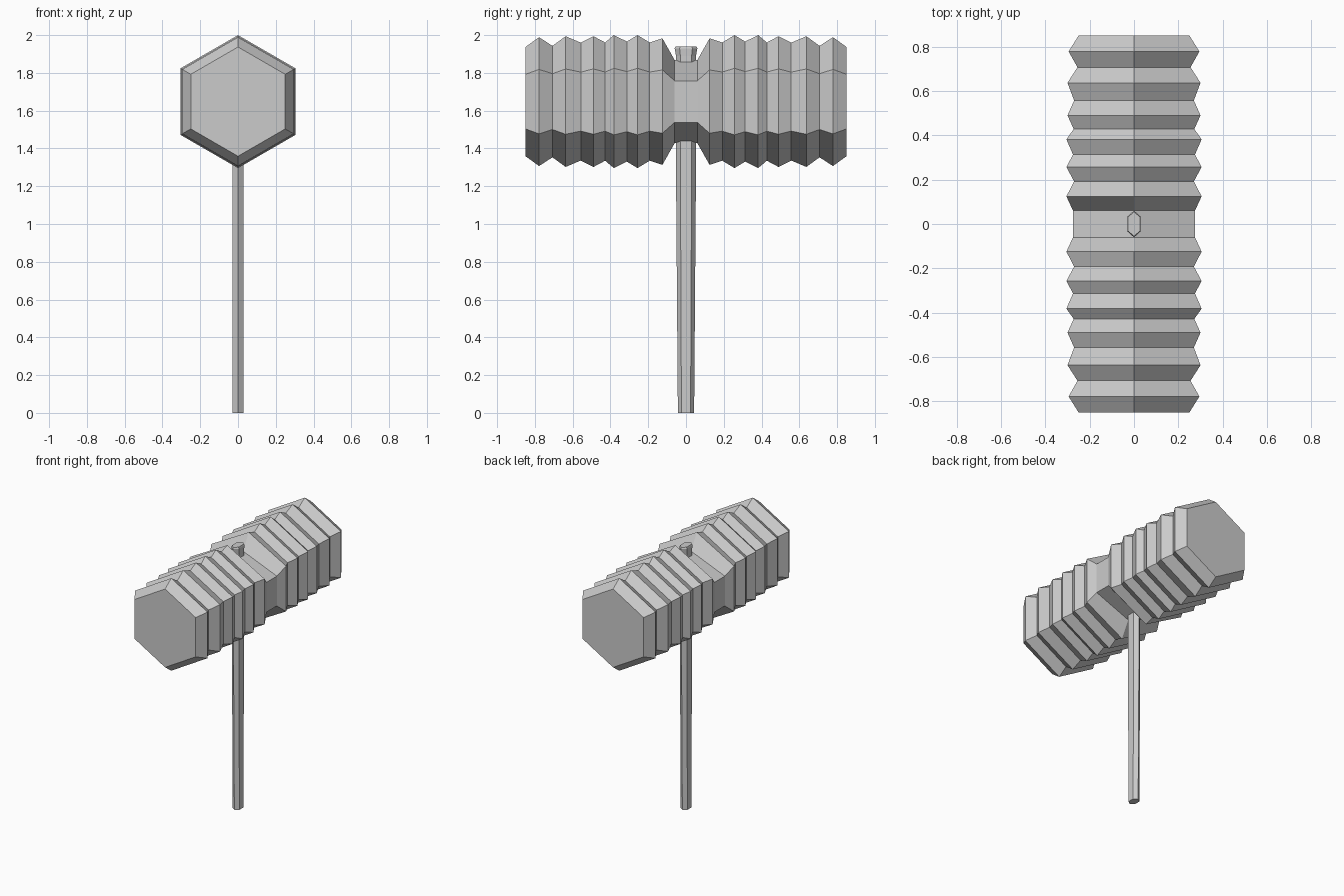
import bpy, bmesh
from mathutils import Vector

if "Cube" in bpy.data.objects:
    bpy.data.objects.remove(bpy.data.objects["Cube"])


def loft(name, rings):
    """Skin a list of equal-sized closed rings and cap both ends."""
    bm = bmesh.new()
    loops = [[bm.verts.new(p) for p in ring] for ring in rings]
    n = len(loops[0])
    for a, b in zip(loops, loops[1:]):
        for i in range(n):
            j = (i + 1) % n
            bm.faces.new((a[i], a[j], b[j], b[i]))
    bm.faces.new(loops[0])
    bm.faces.new(loops[-1])
    bmesh.ops.recalc_face_normals(bm, faces=bm.faces)
    mesh = bpy.data.meshes.new(name)
    bm.to_mesh(mesh)
    bm.free()
    obj = bpy.data.objects.new(name, mesh)
    bpy.context.collection.objects.link(obj)
    return obj


# Ribbed mallet head: (distance from middle, half width, half height)
CENTRE_Z = 1.648
ribs = [(0.06, 0.275, 0.22), (0.125, 0.305, 0.335), (0.192, 0.27, 0.313),
        (0.257, 0.305, 0.352), (0.313, 0.275, 0.318), (0.382, 0.305, 0.352),
        (0.428, 0.272, 0.313), (0.49, 0.30, 0.346), (0.557, 0.27, 0.312),
        (0.637, 0.30, 0.346), (0.707, 0.255, 0.295), (0.778, 0.295, 0.341),
        (0.85, 0.25, 0.289)]
profile = [(-y, w, h) for y, w, h in reversed(ribs)] + ribs


def head_ring(y, w, h):
    s = h * 0.5
    pts = [(0, h), (w, s), (w, -s), (0, -h), (-w, -s), (-w, s)]
    return [Vector((x, y, CENTRE_Z + z)) for x, z in pts]


loft("mallet_head", [head_ring(*p) for p in profile])


# Tapered six-sided handle, running through the head to a small peg on top
def handle_ring(z, w, d):
    s = d * 0.56
    pts = [(0, d), (w, s), (w, -s), (0, -d), (-w, -s), (-w, s)]
    return [Vector((x, y, z)) for x, y in pts]


loft("handle", [handle_ring(*p) for p in
                [(0.0, 0.028, 0.043), (1.43, 0.028, 0.054), (1.89, 0.028, 0.053),
                 (1.93, 0.03, 0.06), (1.94, 0.027, 0.055)]])
